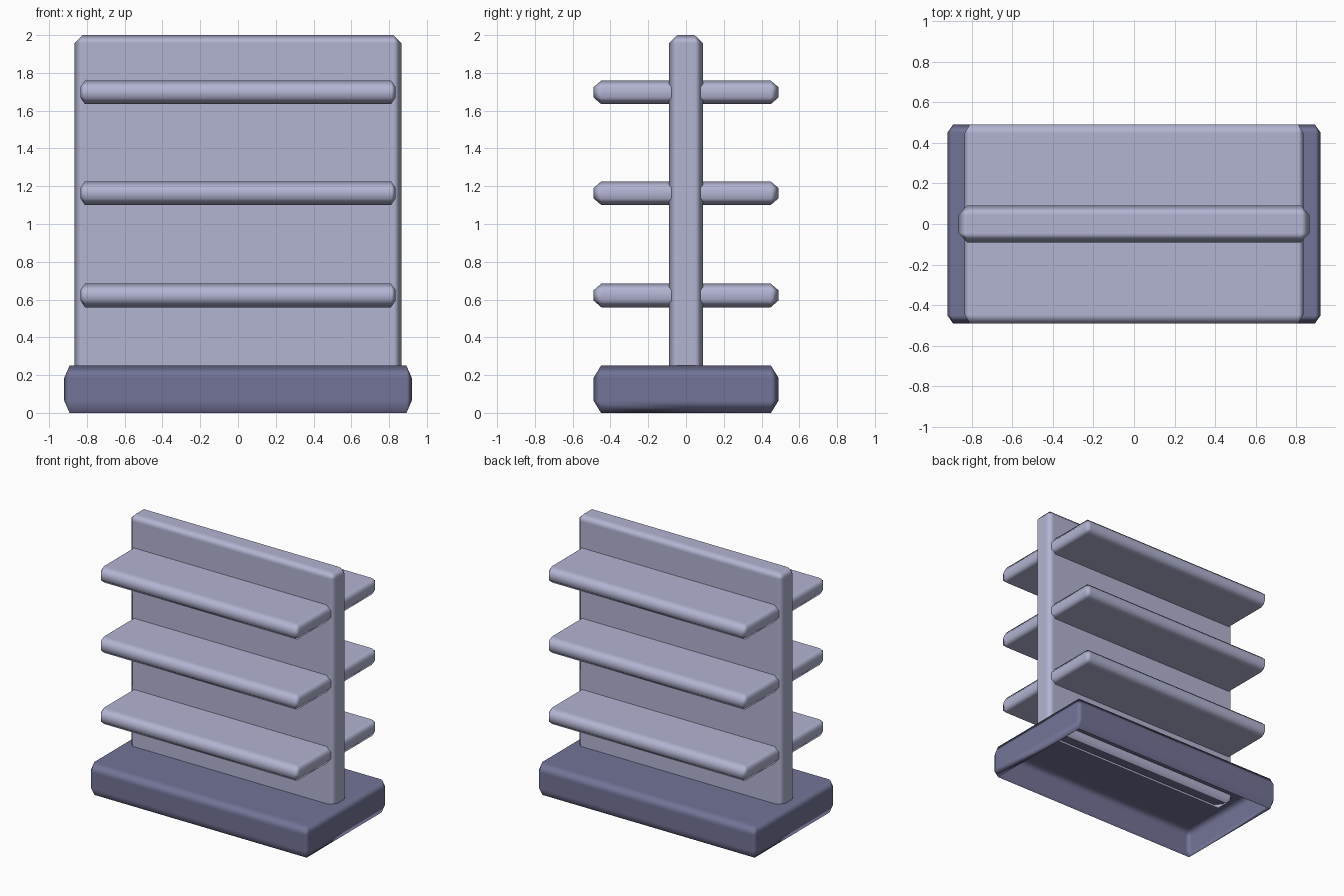
import bpy, bmesh
from mathutils import Vector
from itertools import product

if "Cube" in bpy.data.objects:
    bpy.data.objects.remove(bpy.data.objects["Cube"])


def material(name, rgb):
    m = bpy.data.materials.new(name)
    m.diffuse_color = (*rgb, 1)
    m.use_nodes = True
    m.node_tree.nodes["Principled BSDF"].inputs["Base Color"].default_value = m.diffuse_color
    return m


LIGHT = material("pale lavender grey", (0.45, 0.46, 0.65))
DARK = material("dark slate lavender", (0.17, 0.175, 0.31))


def chamfered_box(name, lo, hi, cut, mat, open_dir):
    """Box with chamfered edges; the face pointing along open_dir is left open."""
    lo, hi, cut = Vector(lo), Vector(hi), Vector(cut)
    mid, half = (lo + hi) / 2, (hi - lo) / 2
    bm = bmesh.new()
    for s in product((-1, 1), repeat=3):
        for axis in range(3):
            p = [s[i] * (half[i] - (0 if i == axis else cut[i])) for i in range(3)]
            bm.verts.new(mid + Vector(p))
    bmesh.ops.convex_hull(bm, input=bm.verts[:])
    bmesh.ops.dissolve_limit(bm, angle_limit=0.01, verts=bm.verts[:], edges=bm.edges[:])
    bmesh.ops.recalc_face_normals(bm, faces=bm.faces[:])
    d = Vector(open_dir)
    gone = [f for f in bm.faces if f.normal.dot(d) > 0.99]
    bmesh.ops.delete(bm, geom=gone, context='FACES')
    for f in bm.faces:
        f.smooth = True
    me = bpy.data.meshes.new(name)
    bm.to_mesh(me)
    bm.free()
    me.materials.append(mat)
    ob = bpy.data.objects.new(name, me)
    bpy.context.collection.objects.link(ob)
    # flat panels keep flat shading, chamfers blend softly
    wn = ob.modifiers.new("weighted", 'WEIGHTED_NORMAL')
    wn.weight = 100
    return ob


# base plinth, hollow underneath
chamfered_box("base", (-0.92, -0.49, 0), (0.92, 0.49, 0.25),
              (0.028, 0.04, 0.065), DARK, (0, 0, -1))

# upright back panel, its foot sunk into the base top
chamfered_box("back_panel", (-0.865, -0.09, 0.2), (0.865, 0.09, 2.0),
              (0.042, 0.045, 0.042), LIGHT, (0, 0, -1))

# three shelves on each side, inner ends hidden inside the panel
for i, z in enumerate((0.622, 1.163, 1.697)):
    for side, y0, y1, inward in (("front", -0.49, -0.035, 1), ("rear", 0.035, 0.49, -1)):
        chamfered_box(f"{side}_shelf_{i + 1}", (-0.835, y0, z - 0.063), (0.835, y1, z + 0.063),
                      (0.025, 0.042, 0.036), LIGHT, (0, inward, 0))
